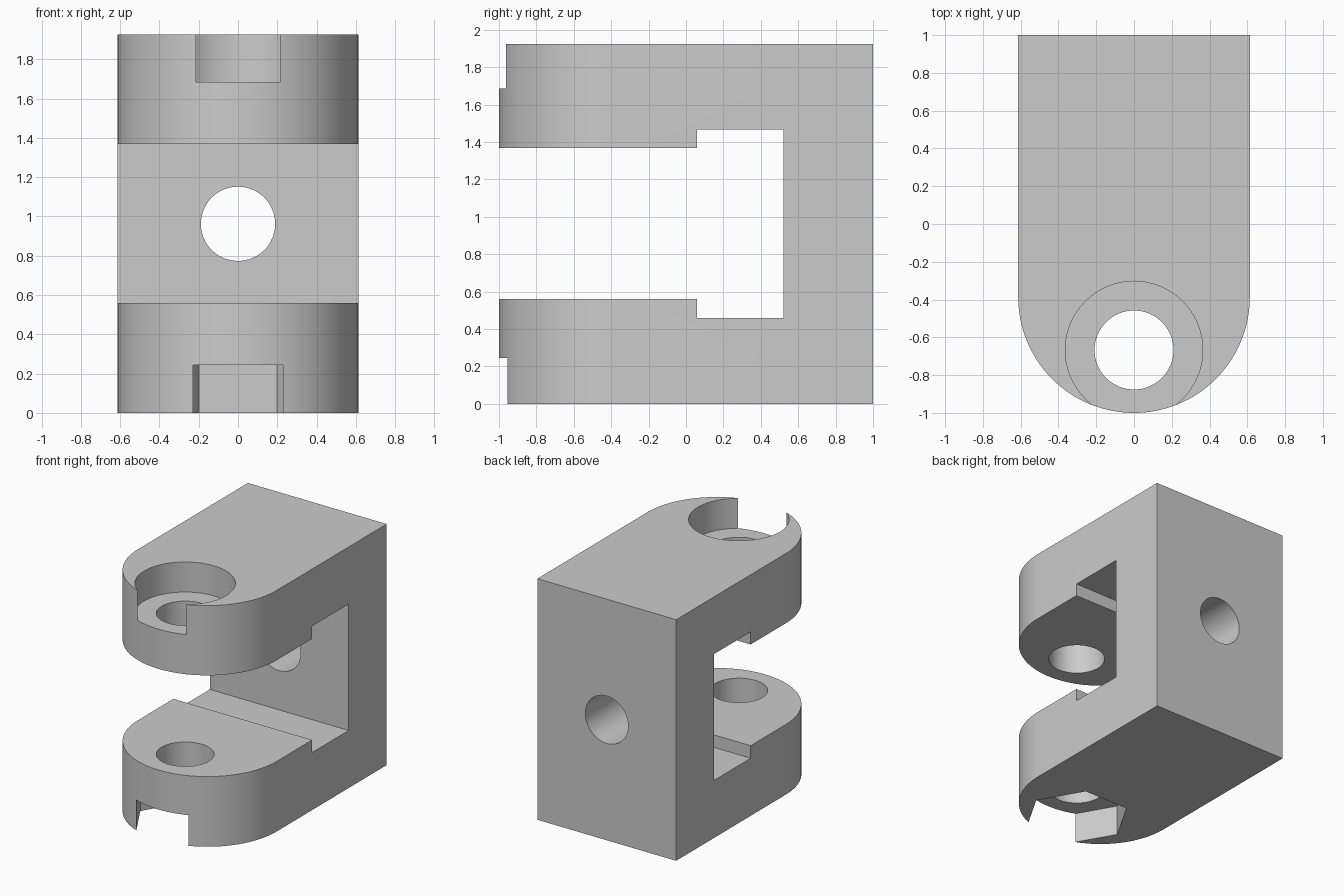
import bpy
import bmesh
import math
from mathutils import Vector

if "Cube" in bpy.data.objects:
    bpy.data.objects.remove(bpy.data.objects["Cube"], do_unlink=True)

HALF_W = 0.613    # half width, also the radius of the rounded front
HEIGHT = 1.925
MID_Z = HEIGHT / 2
PIN_Y = -0.667    # axis of the bolt

grey = bpy.data.materials.new("light grey")
grey.use_nodes = True
colour = (0.6, 0.6, 0.6, 1)
grey.diffuse_color = colour
grey.node_tree.nodes["Principled BSDF"].inputs["Base Color"].default_value = colour


def circle(r, cx, cy, n=64, start=0.0, sweep=math.tau, closed=True):
    steps = n if closed else n + 1
    return [(cx + r * math.cos(start + sweep * i / n),
             cy + r * math.sin(start + sweep * i / n)) for i in range(steps)]


def prism(name, points, low, high, axis):
    """Extrude a flat outline along one axis from low to high."""
    place = {"x": lambda a, b, d: (d, a, b),
             "y": lambda a, b, d: (a, d, b),
             "z": lambda a, b, d: (a, b, d)}[axis]
    bm = bmesh.new()
    face = bm.faces.new([bm.verts.new(place(a, b, low)) for a, b in points])
    extruded = bmesh.ops.extrude_face_region(bm, geom=[face])
    moved = [v for v in extruded["geom"] if isinstance(v, bmesh.types.BMVert)]
    bmesh.ops.translate(bm, verts=moved, vec=Vector(place(0, 0, high - low)))
    bmesh.ops.recalc_face_normals(bm, faces=bm.faces)
    mesh = bpy.data.meshes.new(name)
    bm.to_mesh(mesh)
    bm.free()
    mesh.materials.append(grey)
    obj = bpy.data.objects.new(name, mesh)
    bpy.context.collection.objects.link(obj)
    return obj


# Block with a rounded front
outline = [(HALF_W, 1), (-HALF_W, 1)] + circle(
    HALF_W, 0, HALF_W - 1, start=math.pi, sweep=math.pi, closed=False)
body = prism("clevis_body", outline, 0, HEIGHT, "z")

# Fork gap, taller at its back end
lower = [(-1.2, 0.56), (0.06, 0.56), (0.06, 0.46), (0.52, 0.46)]
upper = [(y, HEIGHT - z + 0.003) for y, z in reversed(lower)]

cutters = [
    prism("fork_gap", lower + upper, -1, 1, "x"),
    prism("bolt_hole", circle(0.209, 0, PIN_Y), -0.1, HEIGHT + 0.1, "z"),
    prism("bolt_head_recess", circle(0.364, 0, PIN_Y), 1.685, HEIGHT + 0.1, "z"),
    prism("nut_pocket", circle(0.396, 0, PIN_Y, n=6), -0.1, 0.245, "z"),
    prism("back_hole", circle(0.189, 0, MID_Z), 0.3, 1.2, "y"),
]

# Cut each opening out of the block
bpy.context.view_layer.objects.active = body
for cutter in cutters:
    cutter.hide_render = True
    cut = body.modifiers.new(cutter.name, "BOOLEAN")
    cut.operation = "DIFFERENCE"
    cut.solver = "EXACT"
    cut.object = cutter
    bpy.ops.object.modifier_apply(modifier=cut.name)
    bpy.data.objects.remove(cutter, do_unlink=True)

# Smooth curved walls, sharp edges
bpy.ops.object.select_all(action="DESELECT")
body.select_set(True)
bpy.ops.object.shade_smooth_by_angle(angle=math.radians(25))
